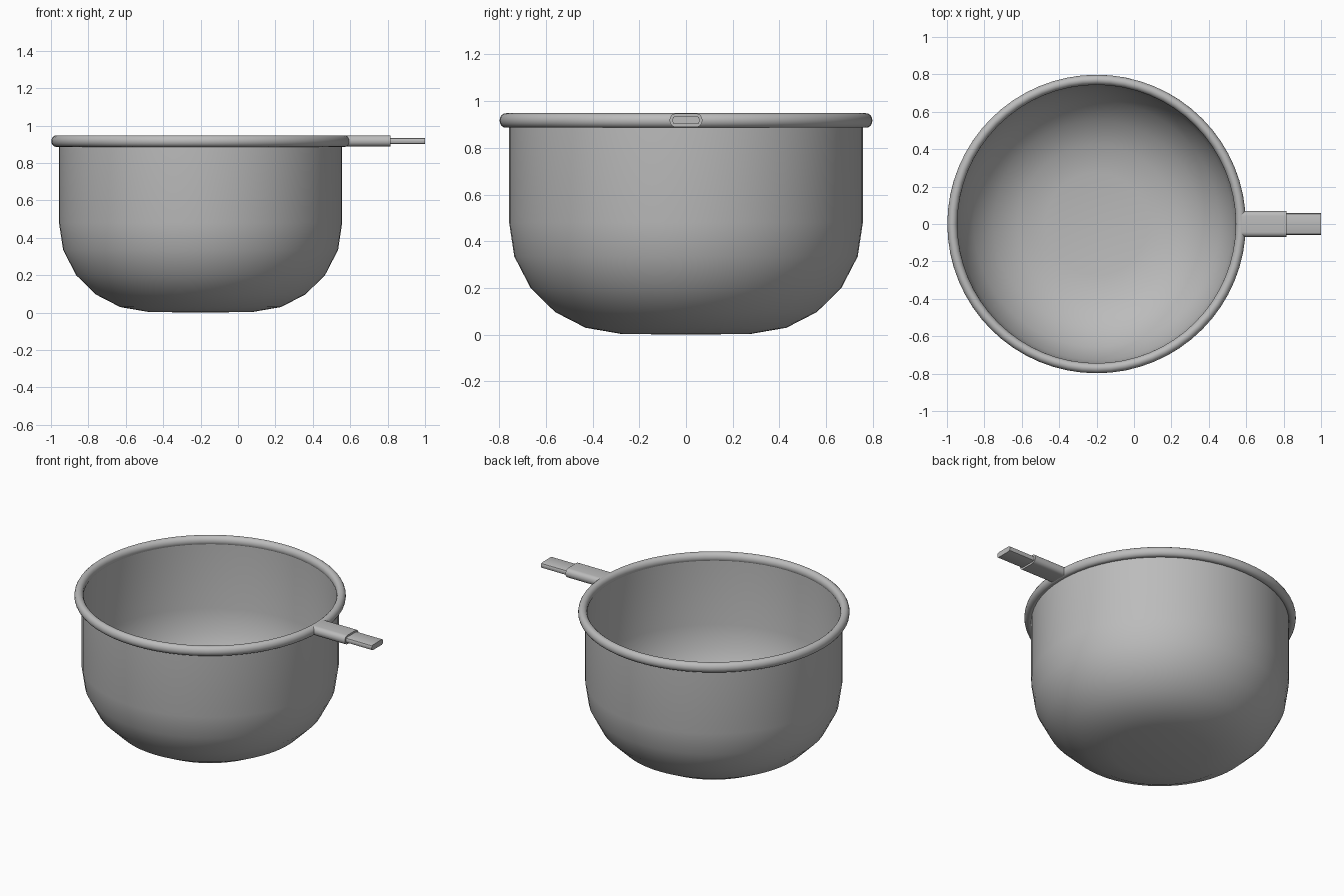
import bpy, bmesh, math

cube = bpy.data.objects.get("Cube")
if cube:
    bpy.data.objects.remove(cube)

CENTRE_X = -0.2
SEGMENTS = 64

steel = bpy.data.materials.new("brushed grey metal")
steel.use_nodes = True
GREY = (0.5, 0.5, 0.5, 1)
steel.diffuse_color = GREY
steel.node_tree.nodes["Principled BSDF"].inputs["Base Color"].default_value = GREY


def finish(name, bm, angle):
    bmesh.ops.remove_doubles(bm, verts=bm.verts, dist=1e-4)
    bmesh.ops.recalc_face_normals(bm, faces=bm.faces)
    mesh = bpy.data.meshes.new(name)
    bm.to_mesh(mesh)
    bm.free()
    mesh.materials.append(steel)
    obj = bpy.data.objects.new(name, mesh)
    bpy.context.collection.objects.link(obj)
    bpy.ops.object.select_all(action='DESELECT')
    obj.select_set(True)
    bpy.context.view_layer.objects.active = obj
    bpy.ops.object.shade_smooth_by_angle(angle=math.radians(angle))
    return obj


def lathe(name, profile, closed=False):
    """Spin an (r, z) profile around the vertical axis of the bowl."""
    bm = bmesh.new()
    verts = [bm.verts.new((CENTRE_X + r, 0, z)) for r, z in profile]
    pairs = list(zip(verts, verts[1:]))
    if closed:
        pairs.append((verts[-1], verts[0]))
    edges = [bm.edges.new(p) for p in pairs]
    bmesh.ops.spin(bm, geom=verts + edges, cent=(CENTRE_X, 0, 0), axis=(0, 0, 1),
                   angle=math.tau, steps=SEGMENTS, use_merge=False)
    return finish(name, bm, 40)


def slab(name, x0, x1, half_width, half_height, radius, steps, z=0.918):
    """Extrude a rounded rectangle along x."""
    bm = bmesh.new()
    ring = []
    for corner, (sy, sz) in enumerate([(1, 1), (-1, 1), (-1, -1), (1, -1)]):
        for i in range(steps + 1):
            a = math.pi / 2 * (corner + i / steps)
            ring.append(bm.verts.new((x0,
                                      sy * (half_width - radius) + radius * math.cos(a),
                                      z + sz * (half_height - radius) + radius * math.sin(a))))
    face = bm.faces.new(ring)
    ext = bmesh.ops.extrude_face_region(bm, geom=[face], use_keep_orig=True)
    moved = [v for v in ext["geom"] if isinstance(v, bmesh.types.BMVert)]
    bmesh.ops.translate(bm, verts=moved, vec=(x1 - x0, 0, 0))
    return finish(name, bm, 40)


# Bowl wall with a softly faceted base, thin and hollow
outer = [(0, 0), (0.28, 0.004), (0.43, 0.03), (0.56, 0.097), (0.665, 0.2),
         (0.735, 0.335), (0.757, 0.48), (0.757, 0.92)]
inner = [(max(r - 0.008, 0), z + (0.006 if z < 0.9 else 0)) for r, z in reversed(outer)]
lathe("bowl", outer + inner)

# Rolled rim
rim = [(0.771 + 0.027 * math.cos(math.tau * i / 16), 0.917 + 0.031 * math.sin(math.tau * i / 16))
       for i in range(16)]
lathe("rolled_rim", rim, closed=True)

# Handle socket and the narrower tongue sticking out of it
slab("handle_socket", 0.575, 0.815, 0.07, 0.029, 0.027, 5)
slab("handle_tongue", 0.8, 1.0, 0.058, 0.017, 0.012, 2)
